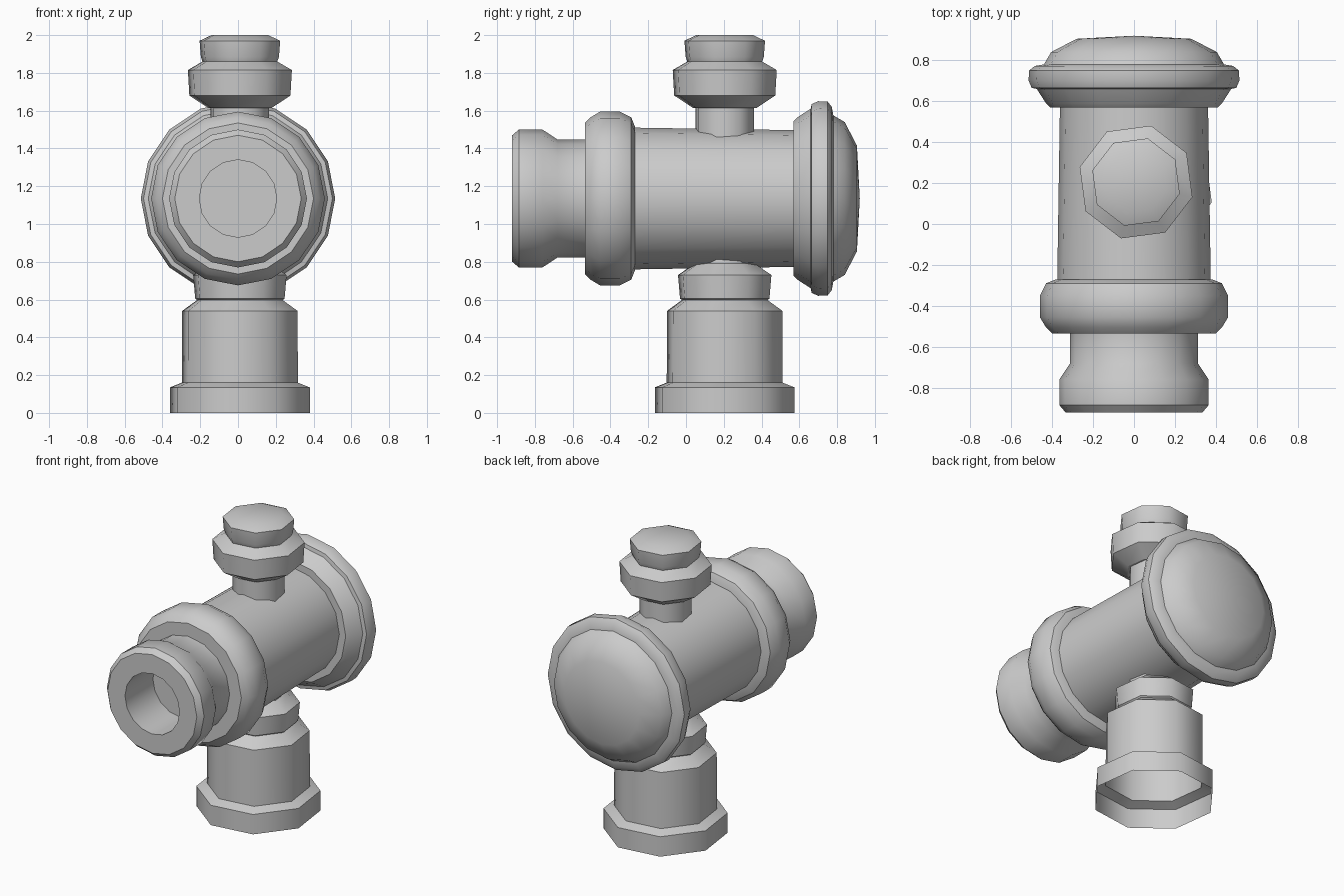
import bpy, bmesh, math
from mathutils import Matrix, Vector

if "Cube" in bpy.data.objects:
    bpy.data.objects.remove(bpy.data.objects["Cube"])


def lathe(name, profile, sides, matrix, start=0.0, sharp=28):
    """Revolve (radius, height) points; rims sharp where the profile bends."""
    bm = bmesh.new()
    rings = []
    for r, h in profile:
        if r == 0:
            rings.append([bm.verts.new((0, 0, h))] * sides)
        else:
            rings.append([bm.verts.new((r * math.cos(start + math.tau * i / sides),
                                        r * math.sin(start + math.tau * i / sides), h))
                          for i in range(sides)])
    for a, b in zip(rings, rings[1:]):
        for i in range(sides):
            j = (i + 1) % sides
            corners = list(dict.fromkeys((a[i], a[j], b[j], b[i])))
            bm.faces.new(corners).smooth = True
    for k in range(1, len(profile) - 1):
        p, q, s = (Vector(profile[n]) for n in (k - 1, k, k + 1))
        if (q - p).angle(s - q) > math.radians(sharp):
            for i in range(sides):
                edge = bm.edges.get((rings[k][i], rings[k][(i + 1) % sides]))
                if edge:
                    edge.smooth = False
    bmesh.ops.recalc_face_normals(bm, faces=bm.faces)
    mesh = bpy.data.meshes.new(name)
    bm.to_mesh(mesh)
    bm.free()
    obj = bpy.data.objects.new(name, mesh)
    obj.matrix_world = matrix
    bpy.context.collection.objects.link(obj)
    return obj


# Horizontal barrel: local height runs along +y
barrel_axis = Matrix.Translation((0, 0, 1.135)) @ Matrix.Rotation(-math.pi / 2, 4, 'X')
barrel = [
    # bore and front lip
    (0, -0.62), (0.205, -0.62), (0.205, -0.92), (0.335, -0.92), (0.365, -0.885),
    (0.365, -0.76), (0.312, -0.68), (0.312, -0.535),
    # collar
    (0.40, -0.535), (0.43, -0.505), (0.46, -0.455), (0.46, -0.35),
    (0.43, -0.29), (0.38, -0.27),
    # main tube
    (0.375, -0.27), (0.362, 0.57),
    # flange and domed end cap
    (0.41, 0.57), (0.43, 0.59), (0.475, 0.66), (0.50, 0.665), (0.515, 0.70),
    (0.513, 0.75), (0.485, 0.772), (0.44, 0.78), (0.405, 0.84), (0.28, 0.905), (0, 0.92)]
lathe("horizontal_barrel", barrel, 16, barrel_axis, sharp=38)

# Vertical fittings share one octagonal axis
stem_axis = Matrix.Translation((0.01, 0.205, 0))
turn = math.radians(30)

# Lower pipe with open base, shoulder and nut
lower = [(0.383, 0), (0.383, 0.135), (0.318, 0.16), (0.316, 0.54), (0.235, 0.597),
         (0.245, 0.605), (0.256, 0.73), (0.165, 0.79), (0.16, 0.86)]
lathe("lower_pipe", lower, 8, stem_axis, turn)

# Upper neck, nut and top cap
upper = [(0.16, 1.42), (0.16, 1.615), (0.175, 1.615), (0.277, 1.68), (0.285, 1.815),
         (0.205, 1.86), (0.214, 1.885), (0.221, 1.97), (0.155, 2.0), (0, 2.0)]
lathe("upper_fitting", upper, 8, stem_axis, turn)
